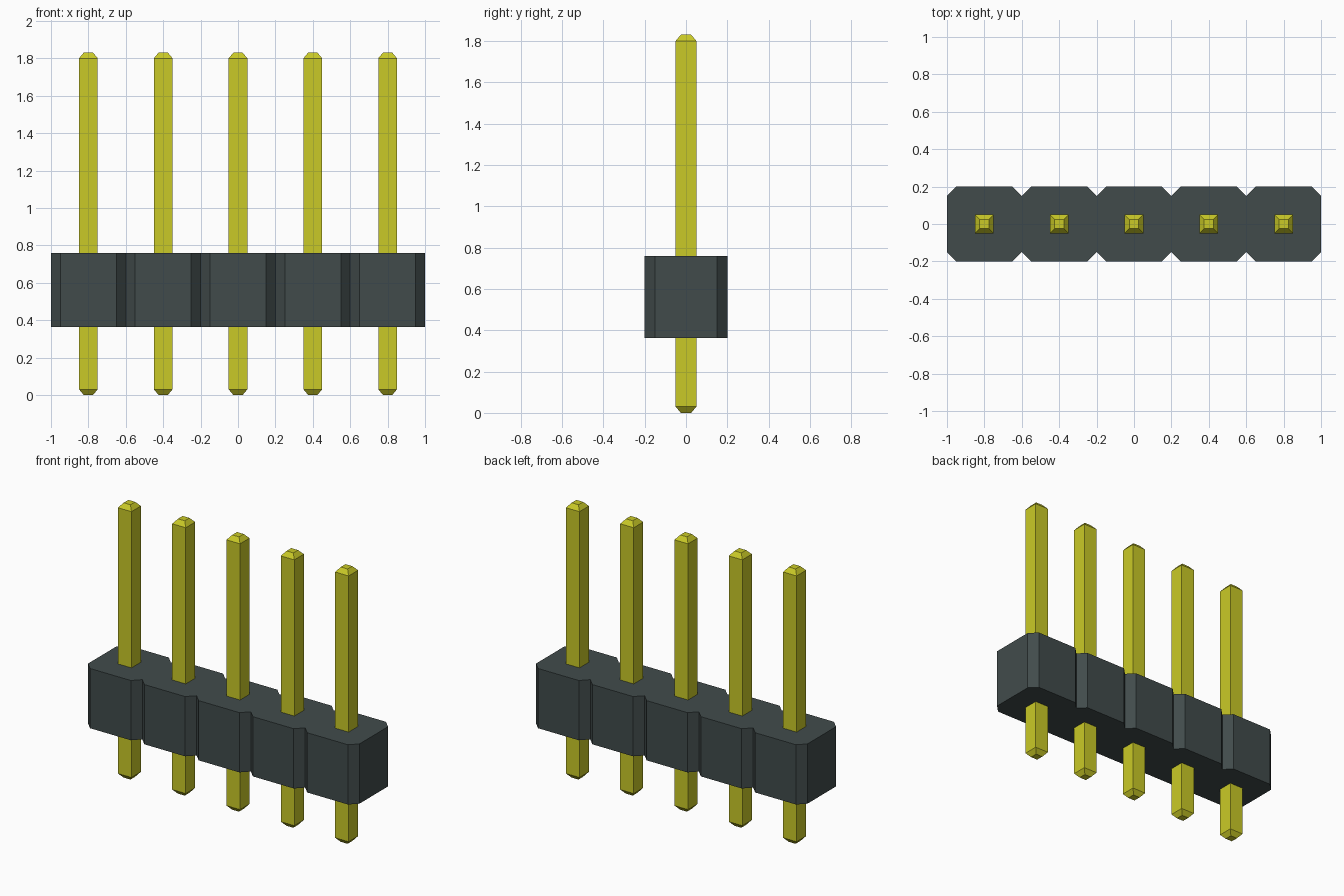
import bpy
import bmesh

if "Cube" in bpy.data.objects:
    bpy.data.objects.remove(bpy.data.objects["Cube"], do_unlink=True)

COUNT = 5
PITCH = 0.4
CHAMFER = 0.05
BODY_BOTTOM, BODY_TOP = 0.362, 0.76
PIN_HEIGHT = 1.83


def material(name, color):
    mat = bpy.data.materials.new(name)
    mat.use_nodes = True
    mat.diffuse_color = color
    mat.node_tree.nodes["Principled BSDF"].inputs["Base Color"].default_value = color
    return mat


def mesh_object(name, bm, mat):
    bmesh.ops.recalc_face_normals(bm, faces=bm.faces[:])
    mesh = bpy.data.meshes.new(name)
    bm.to_mesh(mesh)
    bm.free()
    mesh.materials.append(mat)
    obj = bpy.data.objects.new(name, mesh)
    bpy.context.collection.objects.link(obj)
    return obj


plastic = material("dark grey plastic", (0.053, 0.071, 0.071, 1))
metal = material("yellow metal", (0.59, 0.59, 0.02, 1))
centres = [(i - (COUNT - 1) / 2) * PITCH for i in range(COUNT)]
half = PITCH / 2

# Housing: one outline with a V notch between neighbouring cells
front = [(-1.0, -half + CHAMFER)]
for x in centres:
    front += [(x - half + CHAMFER, -half), (x + half - CHAMFER, -half),
              (x + half, -half + CHAMFER)]
outline = front + [(-x, -y) for x, y in front]
bm = bmesh.new()
base = bm.faces.new([bm.verts.new((x, y, BODY_BOTTOM)) for x, y in outline])
sides = bmesh.ops.extrude_face_region(bm, geom=[base], use_keep_orig=True)
top_verts = [g for g in sides["geom"] if isinstance(g, bmesh.types.BMVert)]
bmesh.ops.translate(bm, verts=top_verts, vec=(0, 0, BODY_TOP - BODY_BOTTOM))
mesh_object("housing", bm, plastic)

# Pins: square posts with tapered tips at both ends
PROFILE = [(0.025, 0), (0.05, 0.03), (0.05, PIN_HEIGHT - 0.03), (0.025, PIN_HEIGHT)]
for i, cx in enumerate(centres):
    bm = bmesh.new()
    rings = [[bm.verts.new((sx * r, sy * r, z))
              for sx, sy in ((-1, -1), (1, -1), (1, 1), (-1, 1))] for r, z in PROFILE]
    bm.faces.new(rings[0])
    bm.faces.new(rings[-1])
    for low, high in zip(rings, rings[1:]):
        for k in range(4):
            n = (k + 1) % 4
            bm.faces.new((low[k], low[n], high[n], high[k]))
    mesh_object(f"pin_{i + 1}", bm, metal).location.x = cx
